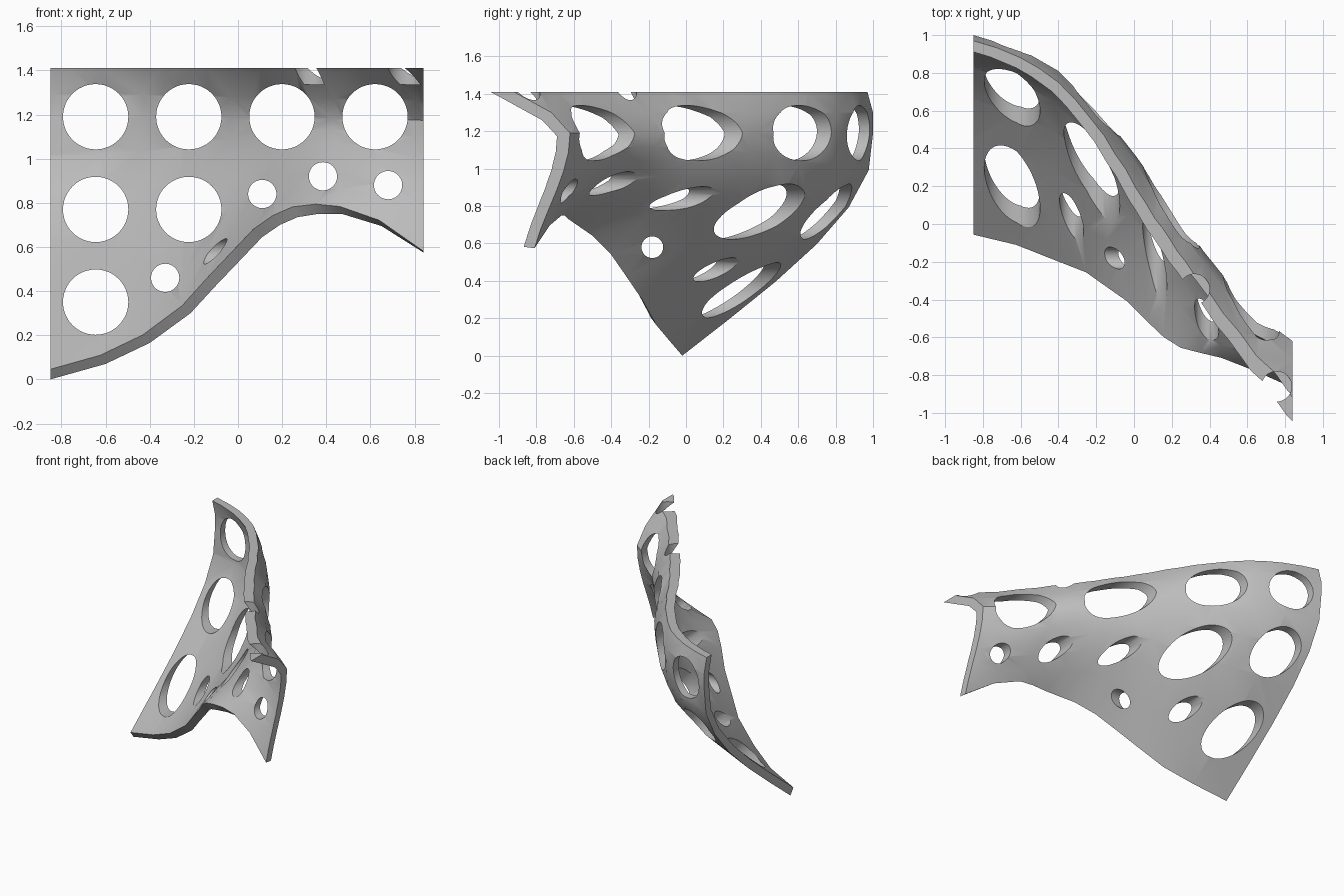
import bpy, bmesh, math
from mathutils import Matrix, Vector

cube = bpy.data.objects.get("Cube")
if cube:
    bpy.data.objects.remove(cube, do_unlink=True)

TOP, LEAN, CREASE, THICK = 1.41, 1.3, 1.19, 0.055

grey = bpy.data.materials.new("plain grey")
grey.use_nodes = True
grey.diffuse_color = (0.5, 0.5, 0.5, 1)
grey.node_tree.nodes["Principled BSDF"].inputs["Base Color"].default_value = (0.5, 0.5, 0.5, 1)

# Ribs: x, bottom height, depth at bottom, two steps up, crease, lean and top
RIBS = [
    (-0.85, 0.00, -0.02, 0.48, 0.87, 1.00, 1.00, 0.97),
    (-0.60, 0.07, -0.08, 0.40, 0.80, 0.92, 0.925, 0.88),
    (-0.40, 0.165, -0.16, 0.31, 0.69, 0.805, 0.81, 0.75),
    (-0.215, 0.30, -0.235, 0.21, 0.53, 0.625, 0.62, 0.54),
    (-0.10, 0.425, -0.32, 0.14, 0.41, 0.50, 0.475, 0.37),
    (0.01, 0.54, -0.40, 0.07, 0.30, 0.36, 0.32, 0.19),
    (0.11, 0.645, -0.505, -0.01, 0.18, 0.22, 0.17, 0.03),
    (0.19, 0.70, -0.585, -0.13, 0.07, 0.125, 0.07, -0.08),
    (0.27, 0.735, -0.635, -0.25, -0.06, 0.00, -0.06, -0.195),
    (0.365, 0.75, -0.65, -0.41, -0.21, -0.14, -0.20, -0.32),
    (0.47, 0.75, -0.665, -0.52, -0.34, -0.27, -0.34, -0.47),
    (0.65, 0.695, -0.73, -0.63, -0.53, -0.48, -0.55, -0.70),
    (0.84, 0.575, -0.81, -0.735, -0.655, -0.62, -0.72, -0.92),
]


def rib_points(rib):
    x, low, a, b, c, d, lean, rim = rib
    # cubic midpoints round the stretch below the crease
    depths = [a, (5 * a + 15 * b - 5 * c + d) / 16, b, (9 * b + 9 * c - a - d) / 16,
              c, (a - 5 * b + 15 * c + 5 * d) / 16, d]
    pts = [Vector((x, y, low + (CREASE - low) * i / 6)) for i, y in enumerate(depths)]
    knee = Vector((x, lean, LEAN))
    return pts + [knee, knee.lerp(Vector((x, rim, TOP)), 2)]    # runs past the top trim


def beyond(edge, inner):
    return [e + (e - i) * 0.4 for e, i in zip(edge, inner)]


def new_object(name, bm):
    mesh = bpy.data.meshes.new(name)
    bm.to_mesh(mesh)
    bm.free()
    ob = bpy.data.objects.new(name, mesh)
    bpy.context.collection.objects.link(ob)
    return ob


def drill(x, y, z, radius, length, axis):
    turn = {"X": Matrix.Rotation(math.pi / 2, 4, "Y"),
            "Y": Matrix.Rotation(math.pi / 2, 4, "X"), "Z": Matrix()}[axis]
    bm = bmesh.new()
    bmesh.ops.create_cone(bm, cap_ends=True, segments=48, radius1=radius, radius2=radius,
                          depth=length, matrix=Matrix.Translation((x, y, z)) @ turn)
    return new_object("hole_cutter", bm)


# Curved sheet, laid out rib by rib
columns = [rib_points(r) for r in RIBS]
columns = [beyond(columns[0], columns[1])] + columns + [beyond(columns[-1], columns[-2])]
bm = bmesh.new()
grid = [[bm.verts.new(p) for p in col] for col in columns]
for a, b in zip(grid, grid[1:]):
    for j in range(len(a) - 1):
        bm.faces.new((a[j], a[j + 1], b[j + 1], b[j]))
bmesh.ops.triangulate(bm, faces=bm.faces[:])
bm.normal_update()
panel = new_object("perforated_panel", bm)
panel.data.materials.append(grey)

solid = panel.modifiers.new("thickness", "SOLIDIFY")
solid.thickness = THICK
solid.offset = -1
solid.use_even_offset = True

# Straight trim on the top and both sides
bm = bmesh.new()
bmesh.ops.create_cube(bm, size=1, matrix=Matrix.Translation((-0.005, 0, TOP - 2)) @ Matrix.Diagonal((1.69, 4, 4, 1)))
trim = new_object("trim_box", bm)

# Large holes in a stepped grid, small holes along the lower curve, notches in the rim
cutters = []
for col, rows in enumerate((3, 2, 1, 1)):
    for row in range(rows):
        cutters.append(drill(-0.645 + 0.422 * col, 0, 1.19 - 0.42 * row, 0.148, 4, "Y"))
for x, z in ((-0.33, 0.46), (0.11, 0.84), (0.385, 0.92), (0.68, 0.88)):
    cutters.append(drill(x, 0, z, 0.064, 4, "Y"))
cutters.append(drill(-0.08, -0.18, 0.58, 0.058, 0.5, "X"))
for x, y in ((0.32, -0.345), (0.755, -0.86)):
    cutters.append(drill(x, y, 1.485, 0.08, 0.3, "Z"))

for tool, action in [(trim, "INTERSECT")] + [(c, "DIFFERENCE") for c in cutters]:
    tool.hide_render = True
    cut = panel.modifiers.new("cut", "BOOLEAN")
    cut.operation = action
    cut.solver = "EXACT"
    cut.object = tool

# Bake the cuts and discard the tools
depsgraph = bpy.context.evaluated_depsgraph_get()
depsgraph.update()
baked = bpy.data.meshes.new_from_object(panel.evaluated_get(depsgraph))
panel.modifiers.clear()
panel.data = baked
baked.materials.clear()
baked.materials.append(grey)
for tool in cutters + [trim]:
    bpy.data.objects.remove(tool, do_unlink=True)

bpy.ops.object.select_all(action="DESELECT")
panel.select_set(True)
bpy.context.view_layer.objects.active = panel
bpy.ops.object.shade_smooth_by_angle(angle=math.radians(30))
